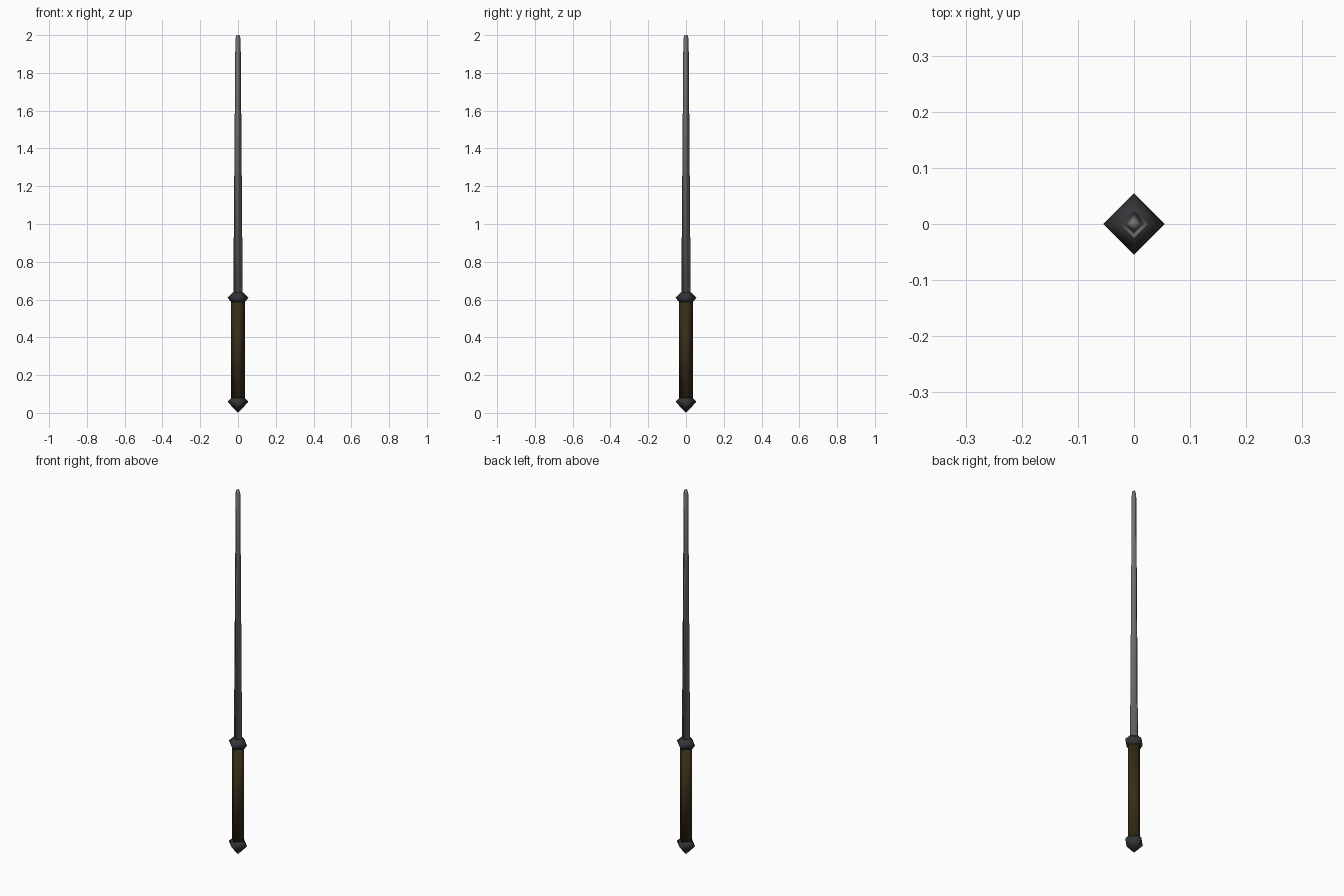
import bpy, bmesh, math

if "Cube" in bpy.data.objects:
    bpy.data.objects.remove(bpy.data.objects["Cube"])


def material(name, color):
    m = bpy.data.materials.new(name)
    m.diffuse_color = (*color, 1)
    m.use_nodes = True
    m.node_tree.nodes["Principled BSDF"].inputs["Base Color"].default_value = m.diffuse_color
    return m


def diamond_lathe(name, profile, mat):
    """Sweep (radius, z) rings with a four-sided section, corners on the axes."""
    bm = bmesh.new()
    rings = []
    for r, z in profile:
        if r == 0:
            rings.append([bm.verts.new((0, 0, z))] * 4)
        else:
            rings.append([bm.verts.new((r * math.cos(i * math.pi / 2),
                                        r * math.sin(i * math.pi / 2), z))
                          for i in range(4)])
    for a, b in zip(rings, rings[1:]):
        for i in range(4):
            j = (i + 1) % 4
            bm.faces.new(list(dict.fromkeys((a[i], a[j], b[j], b[i]))))
    # Close open ends
    for ring in (rings[0], rings[-1]):
        if len(set(ring)) == 4:
            bm.faces.new(ring)
    bmesh.ops.recalc_face_normals(bm, faces=bm.faces)
    mesh = bpy.data.meshes.new(name)
    bm.to_mesh(mesh)
    bm.free()
    mesh.materials.append(mat)
    for p in mesh.polygons:
        p.use_smooth = True
    obj = bpy.data.objects.new(name, mesh)
    bpy.context.collection.objects.link(obj)
    return obj


steel = material("steel", (0.17, 0.17, 0.17))
iron = material("dark_iron", (0.035, 0.036, 0.04))
leather = material("brown_grip", (0.04, 0.025, 0.01))

# Pommel: pointed diamond bead
diamond_lathe("pommel", [(0, 0), (0.055, 0.058), (0.034, 0.082)], iron)
# Grip
diamond_lathe("grip", [(0.037, 0.07), (0.037, 0.595)], leather)
# Collar between grip and blade
diamond_lathe("collar", [(0.034, 0.583), (0.055, 0.61), (0.027, 0.638)], iron)
# Tapered blade with a blunted tip
diamond_lathe("blade", [(0.025, 0.62), (0.014, 1.982), (0.008, 2.0)], steel)
